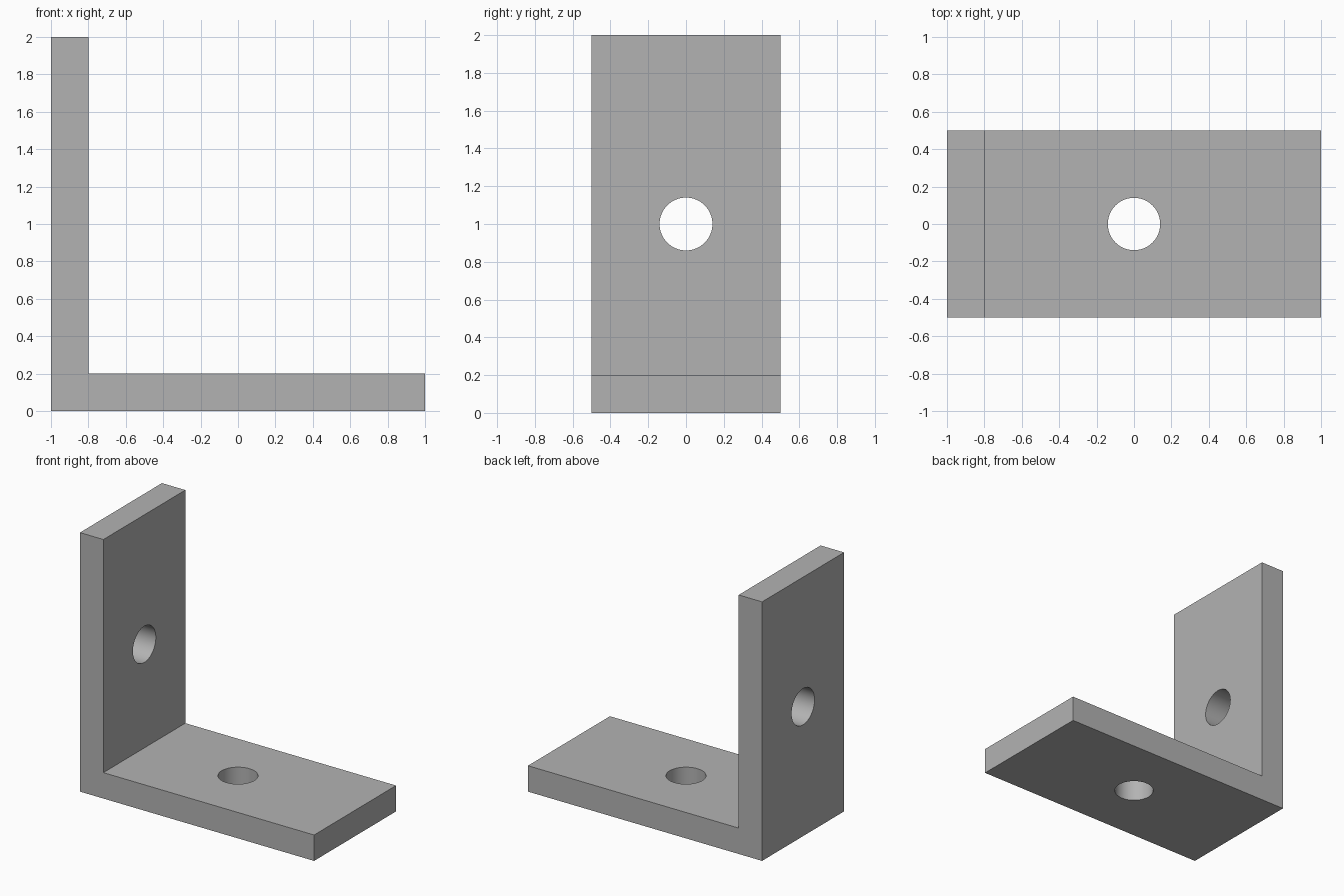
import bpy
import bmesh
import math
from mathutils import Vector

default = bpy.data.objects.get("Cube")
if default:
    bpy.data.objects.remove(default, do_unlink=True)

LENGTH, WIDTH, THICK, HOLE_RADIUS = 2.0, 1.0, 0.2, 0.14
HALF = LENGTH / 2

# Single plain grey finish
grey = bpy.data.materials.new("grey_metal")
grey.use_nodes = True
colour = (0.45, 0.45, 0.45, 1)
grey.diffuse_color = colour
grey.node_tree.nodes["Principled BSDF"].inputs["Base Color"].default_value = colour

# L-shaped profile extruded across the width
profile = [(-HALF, 0), (HALF, 0), (HALF, THICK),
           (-HALF + THICK, THICK), (-HALF + THICK, LENGTH), (-HALF, LENGTH)]
bm = bmesh.new()
face = bm.faces.new([bm.verts.new((x, -WIDTH / 2, z)) for x, z in profile])
extruded = bmesh.ops.extrude_face_region(bm, geom=[face])
bmesh.ops.translate(bm, vec=Vector((0, WIDTH, 0)),
                    verts=[v for v in extruded["geom"] if isinstance(v, bmesh.types.BMVert)])
bmesh.ops.recalc_face_normals(bm, faces=bm.faces)
mesh = bpy.data.meshes.new("angle_bracket")
bm.to_mesh(mesh)
bm.free()
mesh.materials.append(grey)
bracket = bpy.data.objects.new("angle_bracket", mesh)
bpy.context.collection.objects.link(bracket)
bpy.context.view_layer.objects.active = bracket


def drill(name, location, rotation):
    """Cut a round bolt hole through one plate."""
    bpy.ops.mesh.primitive_cylinder_add(vertices=64, radius=HOLE_RADIUS, depth=THICK * 2,
                                        location=location, rotation=rotation)
    cutter = bpy.context.object
    cutter.name = name
    cutter.hide_render = True
    cutter.data.materials.append(grey)
    bpy.context.view_layer.objects.active = bracket
    cut = bracket.modifiers.new(name, "BOOLEAN")
    cut.operation = "DIFFERENCE"
    cut.solver = "EXACT"
    cut.object = cutter
    bpy.ops.object.modifier_apply(modifier=cut.name)
    bpy.data.objects.remove(cutter, do_unlink=True)


# Bolt holes in the base plate and the upright plate
drill("base_hole", (0, 0, THICK / 2), (0, 0, 0))
drill("upright_hole", (-HALF + THICK / 2, 0, LENGTH / 2), (0, math.pi / 2, 0))

# Smooth hole walls, sharp plate edges
bpy.ops.object.select_all(action="DESELECT")
bracket.select_set(True)
bpy.context.view_layer.objects.active = bracket
bpy.ops.object.shade_smooth_by_angle(angle=math.radians(30))
